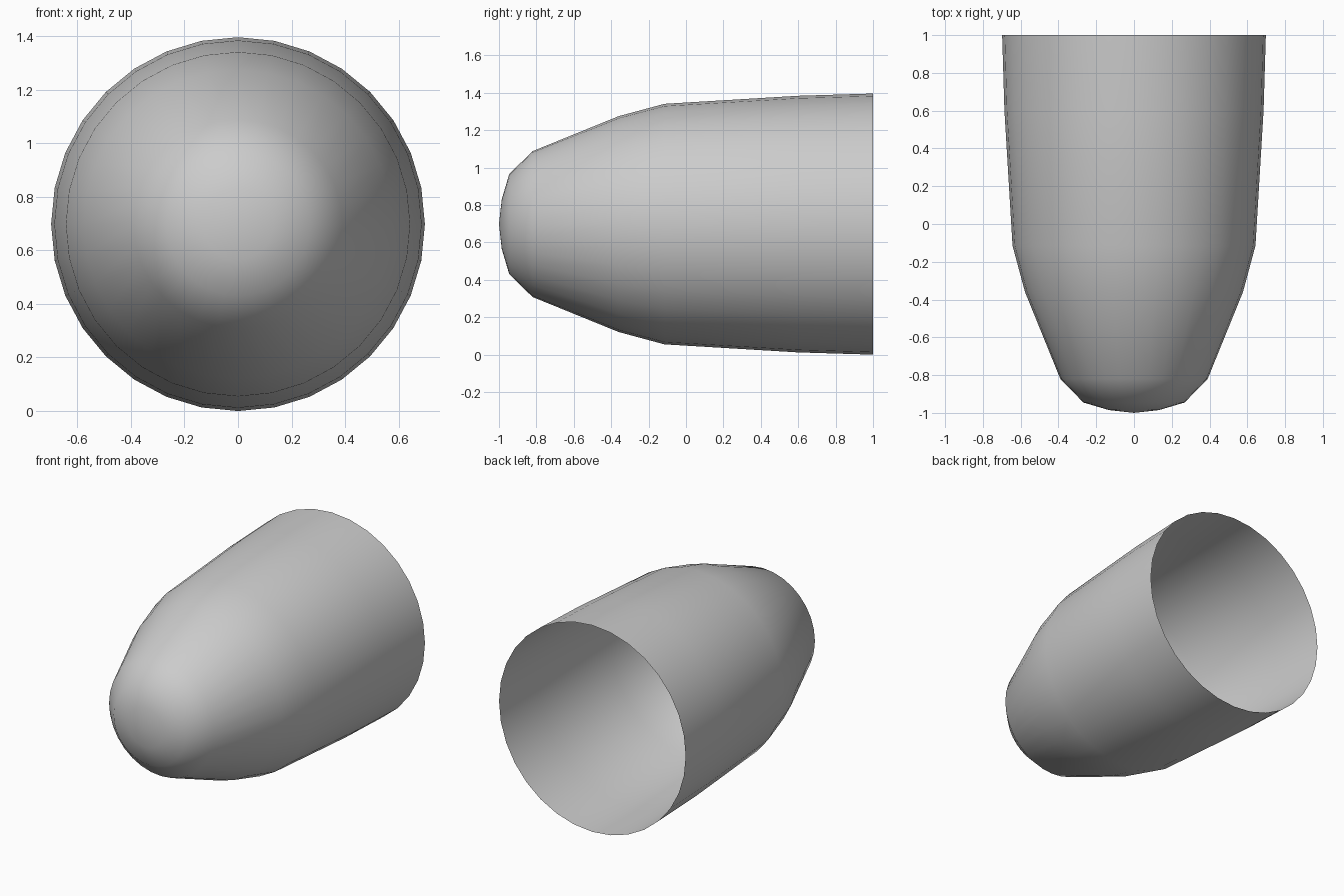
import bpy, bmesh, math

cube = bpy.data.objects.get("Cube")
if cube:
    bpy.data.objects.remove(cube, do_unlink=True)

SIDES = 32
CENTRE_Z = 0.698
# Shell profile from nose to open rear rim: (y, radius)
PROFILE = [(-0.985, 0.133), (-0.945, 0.268), (-0.82, 0.39), (-0.36, 0.577),
           (-0.115, 0.643), (0.6, 0.686), (1.0, 0.698)]

grey = bpy.data.materials.new("plain grey")
grey.use_nodes = True
colour = (0.6, 0.6, 0.6, 1)
grey.diffuse_color = colour
grey.node_tree.nodes["Principled BSDF"].inputs["Base Color"].default_value = colour

# Open shell: nose fan plus rings bridged with quads
bm = bmesh.new()
tip = bm.verts.new((0, -1, CENTRE_Z))
rings = []
for y, r in PROFILE:
    angles = [2 * math.pi * i / SIDES for i in range(SIDES)]
    rings.append([bm.verts.new((r * math.cos(a), y, CENTRE_Z + r * math.sin(a)))
                  for a in angles])
for i in range(SIDES):
    j = (i + 1) % SIDES
    bm.faces.new((tip, rings[0][j], rings[0][i]))
    for a, b in zip(rings, rings[1:]):
        bm.faces.new((a[i], a[j], b[j], b[i]))
bmesh.ops.recalc_face_normals(bm, faces=bm.faces)
# The nose tip must face forward
bm.normal_update()
if tip.link_faces[0].normal.y > 0:
    bmesh.ops.reverse_faces(bm, faces=bm.faces)
for f in bm.faces:
    f.smooth = True

mesh = bpy.data.meshes.new("nose_shell")
bm.to_mesh(mesh)
bm.free()
mesh.materials.append(grey)
shell = bpy.data.objects.new("nose_shell", mesh)
bpy.context.collection.objects.link(shell)
